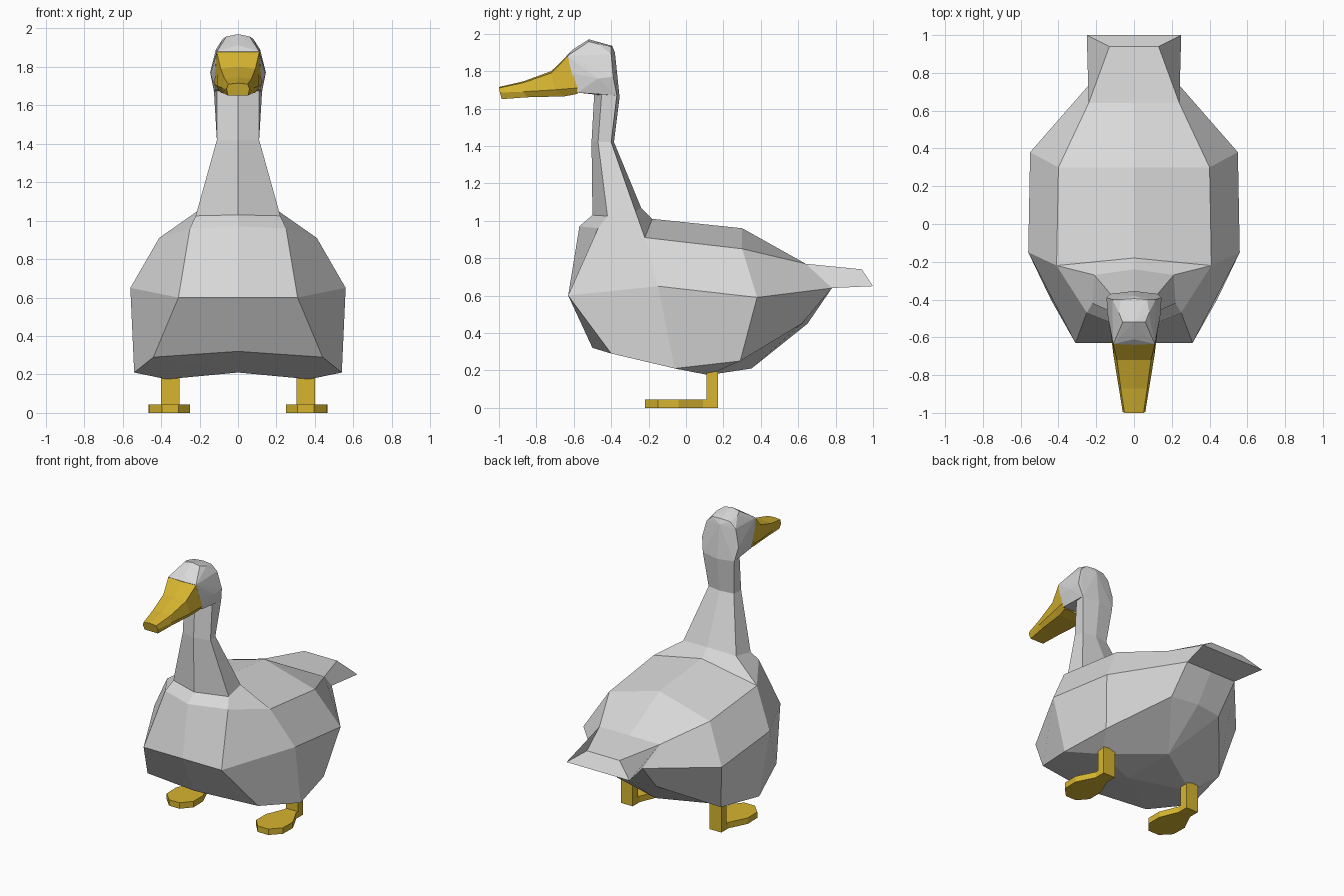
import bpy, bmesh

if "Cube" in bpy.data.objects:
    bpy.data.objects.remove(bpy.data.objects["Cube"])


def material(name, rgb):
    m = bpy.data.materials.new(name)
    m.diffuse_color = (*rgb, 1)
    m.use_nodes = True
    m.node_tree.nodes["Principled BSDF"].inputs["Base Color"].default_value = m.diffuse_color
    return m


GREY = material("pale grey feathers", (0.70, 0.70, 0.70))
YELLOW = material("beak yellow", (0.68, 0.46, 0.03))


def finish(name, bm, mat):
    bmesh.ops.recalc_face_normals(bm, faces=bm.faces)
    me = bpy.data.meshes.new(name)
    bm.to_mesh(me)
    bm.free()
    me.materials.append(mat)
    ob = bpy.data.objects.new(name, me)
    bpy.context.collection.objects.link(ob)
    return ob


def mirrored_patches(name, patches, mat):
    """Each patch is a list of rows of points on the +x half; both halves are built and welded."""
    bm = bmesh.new()
    for s in (1, -1):
        for rows in patches:
            for a, b in zip(rows, rows[1:]):
                for i in range(len(a) - 1):
                    quad = list(dict.fromkeys((a[i], a[i + 1], b[i + 1], b[i])))
                    if len(quad) > 2:
                        bm.faces.new([bm.verts.new((s * x, y, z)) for x, y, z in quad])
    bmesh.ops.remove_doubles(bm, verts=bm.verts, dist=0.0005)
    return finish(name, bm, mat)


# Body: half loops running from the chest round to the tail
low = [(0, -.5, .32), (.44, -.4, .29), (.54, -.06, .21), (.48, .29, .25), (.2, .62, .45), (0, .65, .45)]
mid = [(0, -.63, .6), (.31, -.63, .6), (.56, -.15, .65), (.55, .38, .59), (.2, .78, .64), (0, .78, .64)]
high = [(0, -.57, .97), (.25, -.47, .96), (.41, -.22, .91), (.40, .30, .85), (.24, .64, .77), (0, .64, .77)]
back = [(0, -.18, 1.01), (0, .30, .96), (0, .64, .77)]
belly_front, belly_low, belly_back = (0, -.06, .21), (.37, .12, .175), (0, .35, .21)
belly = [belly_front, belly_front, belly_low, belly_low, belly_back, belly_back]
neck_base = [(0, -.5, 1.03), (.22, -.42, 1.025), (.21, -.27, 1.05), (0, -.24, 1.07)]
tail_root = [high[5], high[4], mid[4], mid[5]]
tail_tip = [(0, .94, .74), (.13, .94, .74), (.25, 1, .65), (0, 1, .65)]

mirrored_patches("body", [
    [belly, low, mid],
    [[belly_front, belly_front], [belly_low, belly_back]],
    [mid[:5], high[:5]],
    [back, high[2:5]],
    [high[:3] + back[:1], neck_base],
    [tail_root, tail_tip],
    [[tail_tip[0], tail_tip[3]], [tail_tip[1], tail_tip[2]]],
], GREY)

# Neck
neck_top = [(0, -.49, 1.69), (.11, -.45, 1.69), (.125, -.37, 1.67), (0, -.355, 1.66)]
mirrored_patches("neck", [[
    neck_base,
    [(0, -.505, 1.42), (.11, -.47, 1.42), (.1, -.40, 1.42), (0, -.385, 1.42)],
    neck_top]], GREY)

# Head: faceted convex form
head_points = neck_top + [
    (0, -.58, 1.685), (.115, -.58, 1.685), (.118, -.61, 1.79), (.11, -.635, 1.88), (0, -.64, 1.88),
    (.145, -.39, 1.77), (.142, -.47, 1.76), (.115, -.40, 1.89), (0, -.38, 1.90),
    (.07, -.40, 1.93), (0, -.395, 1.935), (.08, -.47, 1.945), (.06, -.52, 1.958), (0, -.52, 1.97),
    (.07, -.60, 1.905), (0, -.61, 1.912)]
bm = bmesh.new()
for p in {(s * x, y, z) for x, y, z in head_points for s in (1, -1)}:
    bm.verts.new(p)
hull = bmesh.ops.convex_hull(bm, input=bm.verts)
bmesh.ops.delete(bm, geom=[v for v in bm.verts if not v.link_faces], context='VERTS')
finish("head", bm, GREY)

# Beak: half loops from the face to the tip
tip = [(0, -1, 1.715), (.05, -1, 1.71), (.06, -.995, 1.685), (.052, -.985, 1.65), (0, -.985, 1.65)]
mirrored_patches("beak", [
    [[(0, -.637, 1.88), (.111, -.632, 1.88), (.123, -.58, 1.71), (.1, -.58, 1.678), (0, -.58, 1.678)],
     [(0, -.72, 1.80), (.09, -.72, 1.79), (.108, -.70, 1.70), (.088, -.65, 1.665), (0, -.65, 1.665)],
     [(0, -.87, 1.745), (.07, -.87, 1.738), (.08, -.87, 1.69), (.068, -.85, 1.66), (0, -.85, 1.66)],
     tip],
    [[tip[0], tip[4]], [tip[1], tip[3]], [tip[2], tip[2]]],
], YELLOW)


# Legs and webbed feet: extruded outlines
def prism(name, outline, z0, z1):
    bm = bmesh.new()
    face = bm.faces.new([bm.verts.new((x, y, z0)) for x, y in outline])
    ext = bmesh.ops.extrude_face_region(bm, geom=[face])
    for v in ext["geom"]:
        if isinstance(v, bmesh.types.BMVert):
            v.co.z = z1
    return finish(name, bm, YELLOW)


leg = [(.305, .11), (.40, .11), (.40, .17), (.305, .17)]
foot = [(.305, .17), (.305, .09), (.25, -.04), (.25, -.15), (.31, -.22),
        (.395, -.22), (.462, -.15), (.465, -.04), (.40, .09), (.40, .17)]
for side, s in (("left", 1), ("right", -1)):
    prism(side + "_leg", [(s * x, y) for x, y in leg], 0.04, 0.23)
    prism(side + "_foot", [(s * x, y) for x, y in foot], 0.0, 0.043)
